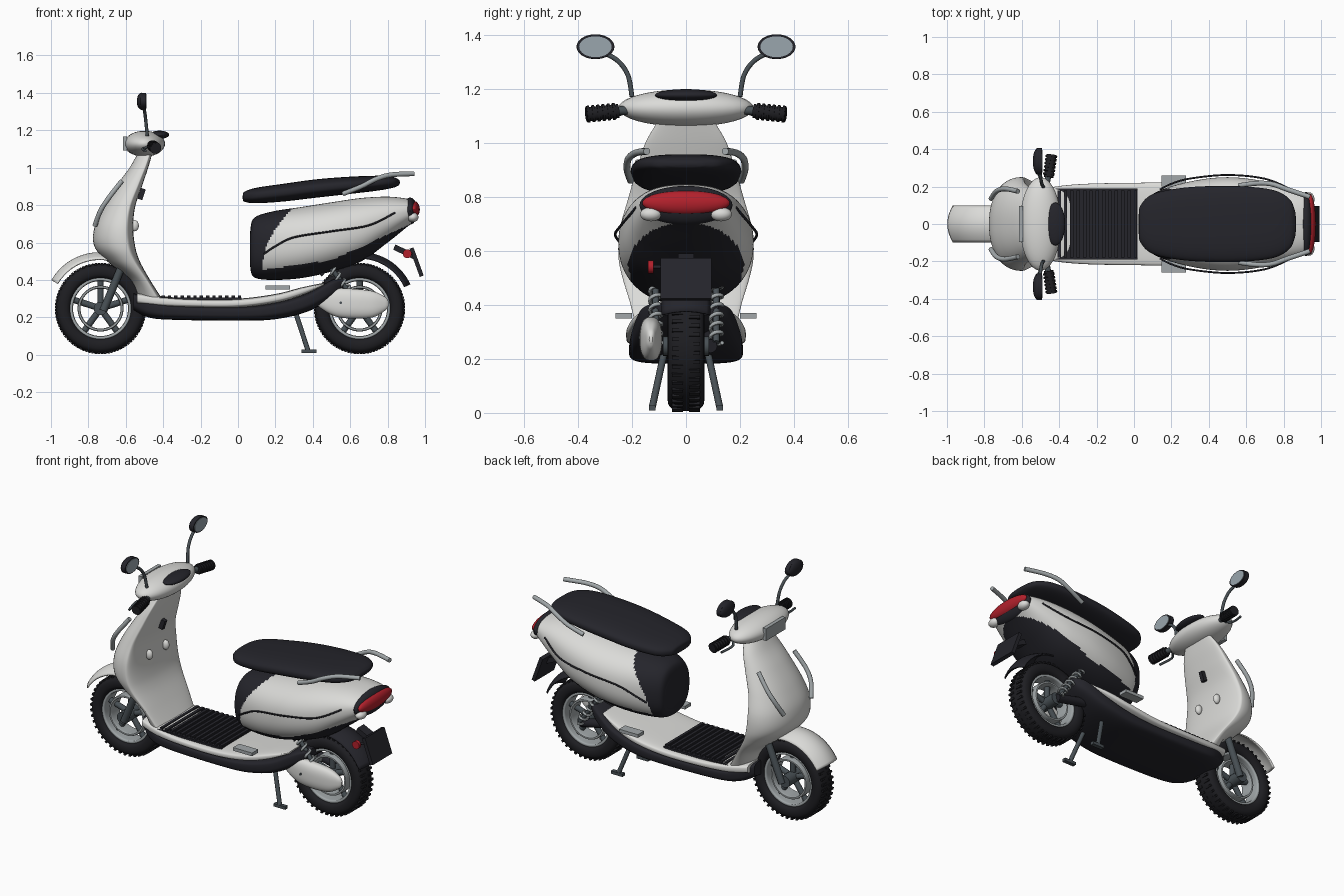
import bpy, bmesh, math
from math import sin, cos, pi, radians
from mathutils import Vector, Matrix

cube = bpy.data.objects.get("Cube")
if cube:
    bpy.data.objects.remove(cube, do_unlink=True)


def material(name, r, g, b):
    m = bpy.data.materials.new(name)
    m.use_nodes = True
    m.diffuse_color = (r, g, b, 1)
    m.node_tree.nodes["Principled BSDF"].inputs["Base Color"].default_value = (r, g, b, 1)
    return m


white = material("white paint", .71, .71, .69)
black = material("black plastic", .018, .018, .024)
rubber = material("dark rubber", .013, .013, .016)
silver = material("silver metal", .36, .39, .40)
steel = material("dark steel", .065, .08, .09)
red = material("red lens", .45, .015, .025)
glass = material("mirror glass", .32, .38, .42)


def finish(name, bm, mats, rule=None):
    bmesh.ops.recalc_face_normals(bm, faces=bm.faces)
    if rule:
        for f in bm.faces:
            f.material_index = rule(f.calc_center_median())
    me = bpy.data.meshes.new(name)
    bm.to_mesh(me)
    bm.free()
    for m in mats if isinstance(mats, list) else [mats]:
        me.materials.append(m)
    ob = bpy.data.objects.new(name, me)
    bpy.context.collection.objects.link(ob)
    bpy.ops.object.select_all(action='DESELECT')
    ob.select_set(True)
    bpy.context.view_layer.objects.active = ob
    bpy.ops.object.shade_smooth_by_angle(angle=radians(45))
    return ob


def grid(name, rows, mats, ring=True, loop=False, rule=None):
    """Skin rows of points; ring closes each row, loop joins last row to first."""
    bm = bmesh.new()
    vs = [[bm.verts.new(p) for p in row] for row in rows]
    n, k = len(vs), len(vs[0])
    for i in range(n if loop else n - 1):
        for j in range(k if ring else k - 1):
            a, b = vs[i], vs[(i + 1) % n]
            bm.faces.new((a[j], a[(j + 1) % k], b[(j + 1) % k], b[j]))
    if ring and not loop:
        bm.faces.new(vs[0])
        bm.faces.new(vs[-1])
    return finish(name, bm, mats, rule)


def smooth(pts, steps):
    """Pass a smooth curve through points that are evenly parameterised."""
    pts = [Vector(p) for p in pts]
    out = []
    for i in range(len(pts) - 1):
        p0, p1, p2, p3 = (pts[max(0, min(len(pts) - 1, i + d))] for d in (-1, 0, 1, 2))
        for s in range(steps):
            t = s / steps
            out.append(p1 + (p2 - p0) * (t / 2) + (p0 * 2 - p1 * 5 + p2 * 4 - p3) * (t * t / 2)
                       + (p1 * 3 - p0 - p2 * 3 + p3) * (t ** 3 / 2))
    return out + [pts[-1]]


def power(v, n):
    return math.copysign(abs(v) ** (2 / n), v)


def loft(name, stations, mats, n=2.5, mid=.5, upright=False, rule=None, steps=8, sides=56):
    """Stations are (position, low, high, half width), along x or, if upright, along z."""
    rows = []
    for t, lo, hi, w in smooth(stations, steps):
        c, row = lo + (hi - lo) * mid, []
        for j in range(sides):
            a = 2 * pi * j / sides
            s = power(sin(a), n)
            d, y = c + s * ((hi - c) if s > 0 else (c - lo)), w * power(cos(a), n)
            row.append((d, y, t) if upright else (t, y, d))
        rows.append(row)
    return grid(name, rows, mats, rule=rule)


def tube(name, pts, r, mat, steps=6, sides=12):
    path = smooth(pts, steps) if len(pts) > 2 else [Vector(p) for p in pts]
    rows = []
    for i, p in enumerate(path):
        d = path[min(i + 1, len(path) - 1)] - path[max(i - 1, 0)]
        q = d.to_track_quat('Z', 'Y')
        rows.append([p + q @ Vector((r * cos(2 * pi * j / sides), r * sin(2 * pi * j / sides), 0))
                     for j in range(sides)])
    return grid(name, rows, mat)


def ball(name, c, size, mats, rule=None):
    bm = bmesh.new()
    bmesh.ops.create_uvsphere(bm, u_segments=32, v_segments=20, radius=1,
                              matrix=Matrix.Translation(c) @ Matrix.Diagonal((*size, 1)))
    return finish(name, bm, mats, rule)


def boxes(name, mats, items):
    """Items are (centre, size, rotation about y)."""
    bm = bmesh.new()
    for c, size, rot in items:
        bmesh.ops.create_cube(bm, size=1, matrix=Matrix.Translation(c) @ Matrix.Rotation(rot, 4, 'Y')
                              @ Matrix.Diagonal((*size, 1)))
    return finish(name, bm, mats)


def hoop(name, cx, r, dr, w, mat, n):
    """Ring about the axle with a rounded cross section."""
    rows = []
    for i in range(64):
        a = 2 * pi * i / 64
        rows.append([(cx + (r + dr * power(cos(b), n)) * cos(a), w * power(sin(b), n),
                      .247 + (r + dr * power(cos(b), n)) * sin(a)) for b in
                     [2 * pi * j / 24 for j in range(24)]])
    return grid(name, rows, mat, loop=True)


def fender(name, cx, r, w, drop, a0, a1, mat):
    rows = []
    for i in range(25):
        a = radians(a0 + (a1 - a0) * i / 24)
        rows.append([(cx + (r - drop * u * u) * cos(a), w * u, .25 + (r - drop * u * u) * sin(a))
                     for u in [j / 6 - 1 for j in range(13)]])
    ob = grid(name, rows, mat, ring=False)
    ob.modifiers.new("thickness", 'SOLIDIFY').thickness = .008


# Wheels
for end, cx in (("front", -.735), ("rear", .65)):
    hoop(end + "_tyre", cx, .198, .042, .068, rubber, 2.7)
    hoop(end + "_rim", cx, .157, .01, .05, silver, 5)
    hoop(end + "_brake_ring", cx, .115, .008, .045, silver, 5)
    tube(end + "_hub", [(cx, -.085, .247), (cx, .085, .247)], .036, steel, sides=20)
    for i in range(5):
        a = 2 * pi * i / 5 + pi / 2
        tube(end + "_spoke", [(cx, 0, .247), (cx + .155 * cos(a), 0, .247 + .155 * sin(a))], .017, steel)
    tread = []
    for i in range(44):
        for s in (-1, 1):
            a = 2 * pi * (i + s / 4) / 44
            tread.append(((cx + .238 * cos(a), s * .032, .247 + .238 * sin(a)), (.012, .04, .013), -a))
    boxes(end + "_tread", rubber, tread)
fender("front_fender", -.74, .298, .1, .035, 150, 75, white)
fender("rear_fender", .65, .3, .09, .03, 25, 140, black)

# Leg shield
loft("leg_shield", [(.29, -.53, -.40, .18), (.4, -.575, -.47, .205), (.5, -.70, -.525, .235),
                    (.58, -.768, -.55, .25), (.68, -.768, -.56, .245), (.79, -.72, -.55, .215),
                    (.91, -.645, -.51, .18), (1.0, -.58, -.48, .15), (1.07, -.54, -.46, .11)],
     white, n=2.2, mid=.8, upright=True)
boxes("keyhole", black, [((-.517, 0, .86), (.03, .025, .06), radians(18))])

# Footboard
loft("belly", [(-.56, .24, .33, .13), (-.48, .2, .3, .18), (-.35, .187, .27, .205), (0, .182, .26, .21),
               (.2, .19, .28, .21), (.37, .23, .33, .2), (.5, .3, .4, .17), (.57, .36, .41, .12)],
     black, n=4, mid=.6)
loft("deck", [(-.54, .27, .33, .17), (-.42, .255, .315, .2), (-.25, .25, .3, .215), (0, .25, .3, .22),
              (.2, .275, .325, .22), (.34, .315, .36, .2), (.46, .37, .385, .16)], white, n=4)
mat_parts = [((-.2, 0, .3), (.44, .38, .012), 0)]
mat_parts += [((-.4 + .034 * i, 0, .309), (.018, .36, .014), 0) for i in range(13)]
boxes("floor_mat", black, mat_parts)


# Rear body, dark at its front panel and underside
def body_rule(c):
    front = c.x < .13 + 1.55 * max(0, c.z - .46) ** 2
    under = c.z < max(.45, .455 + .14 * (c.x - .14), .5 + .46 * (c.x - .49))
    return 1 if front or under else 0


loft("rear_body", [(.065, .47, .66, .11), (.085, .415, .73, .15), (.18, .4, .765, .195),
                   (.34, .41, .79, .235), (.5, .445, .815, .25), (.66, .5, .838, .235),
                   (.8, .6, .845, .2), (.9, .68, .835, .165), (.94, .71, .82, .14)],
     [white, black], n=2.4, rule=body_rule, steps=14, sides=96)
ball("tail_surround", (.92, 0, .768), (.04, .172, .072), black)
ball("tail_light", (.94, 0, .777), (.032, .162, .045), red)

# Seat
loft("seat", [(.025, .835, .85, .05), (.035, .818, .872, .1), (.1, .81, .893, .16), (.25, .82, .915, .192),
              (.42, .84, .938, .203), (.6, .86, .952, .2), (.75, .878, .957, .18), (.83, .893, .95, .135),
              (.858, .905, .937, .08), (.865, .915, .927, .04)], black, n=2.6)

# Handlebar head
ball("handlebar_head", (-.5, 0, 1.128), (.11, .25, .069), white)
ball("instrument_panel", (-.42, 0, 1.176), (.052, .115, .022), black)
boxes("headlight", silver, [((-.605, 0, 1.13), (.022, .19, .075), 0)])

# Paired parts
for side, s in (("right", -1), ("left", 1)):
    tube(side + "_bar", [(-.47, s * .2, 1.12), (-.455, s * .27, 1.118)], .016, steel)
    tube(side + "_grip", [(-.457, s * .25, 1.117), (-.44, s * .37, 1.105)], .026, rubber, sides=20)
    for i in range(6):
        y = .262 + .019 * i
        x, z = -.457 + .14 * (y - .25), 1.117 - .1 * (y - .25)
        tube(side + "_grip_rib", [(x, s * y, z), (x + .001, s * (y + .01), z - .001)], .031, rubber, sides=20)
    tube(side + "_lever", [(-.48, s * .23, 1.11), (-.51, s * .27, 1.1), (-.495, s * .36, 1.09)], .007, steel)
    tube(side + "_mirror_stem", [(-.485, s * .2, 1.17), (-.493, s * .215, 1.25), (-.5, s * .255, 1.305),
                                 (-.51, s * .32, 1.34)], .009, steel)
    ball(side + "_mirror", (-.515, s * .335, 1.355), (.026, .07, .046), black)
    tube(side + "_mirror_rim", [(-.52, s * .335, 1.355), (-.492, s * .335, 1.355)], 1, black, sides=32)
    tube(side + "_mirror_glass", [(-.5, s * .335, 1.355), (-.489, s * .335, 1.355)], 1, glass, sides=32)
    for part, k in (("_mirror_rim", 1), ("_mirror_glass", .86)):
        for v in bpy.data.objects[side + part].data.vertices:
            v.co.y = s * .335 + (v.co.y - s * .335) * .07 * k
            v.co.z = 1.355 + (v.co.z - 1.355) * .045 * k
    tube(side + "_front_indicator", [(-.62, s * .175, .93), (-.69, s * .188, .84), (-.735, s * .175, .77),
                                     (-.765, s * .135, .69)], .013, silver)
    ball(side + "_shield_hook", (-.552, s * .08, .69), (.022, .018, .03), white)
    tube(side + "_fork", [(-.61, s * .088, .5), (-.72, s * .088, .235)], .021, steel)
    tube(side + "_grab_rail", [(.56, s * .205, .86), (.66, s * .218, .9), (.74, s * .213, .94),
                               (.82, s * .185, .962), (.94, s * .145, .968)], .013, silver)
    tube(side + "_body_trim", [(.14, s * .185, .54), (.2, s * .215, .58), (.3, s * .243, .628),
                               (.5, s * .262, .66), (.7, s * .242, .692), (.84, s * .185, .76)], .005, black)
    ball(side + "_rear_indicator", (.935, s * .13, .735), (.03, .04, .026), white)
    boxes(side + "_foot_peg", silver, [((.213, s * .23, .36), (.13, .06, .02), 0)])
    tube(side + "_stand_leg", [(.3, s * .075, .25), (.375, s * .125, .02)], .013, steel)
    boxes(side + "_stand_foot", steel, [((.38, s * .125, .018), (.08, .025, .018), 0)])
    # Spring wound around its damper
    top, low = Vector((.47, s * .112, .5)), Vector((.65, s * .112, .26))
    tube(side + "_damper", [top, low], .013, steel)
    q = (low - top).to_track_quat('Z', 'Y')
    coil = [top.lerp(low, i / 98) + q @ Vector((.022 * cos(pi * i / 7), .022 * sin(pi * i / 7), 0))
            for i in range(99)]
    tube(side + "_spring", coil, .0075, silver, steps=1, sides=8)

# Drive side and swing arm
loft("drive_cover", [(.41, .285, .31, .008), (.44, .25, .34, .025), (.52, .205, .355, .038),
                     (.62, .193, .352, .042), (.72, .2, .34, .035), (.785, .235, .31, .018),
                     (.805, .26, .285, .006)], white).location.y = -.13
for x in (.4, .55, .71):
    tube("cover_bolt", [(x, -.176 if x == .55 else -.165, .278), (x, -.1, .278)], .007, steel)
tube("swing_arm", [(.4, .09, .3), (.65, .09, .247)], .026, black)

# Number plate holder and side reflector
boxes("plate", black, [((.955, 0, .495), (.022, .19, .16), radians(-20)),
                       ((.89, 0, .55), (.12, .06, .03), radians(25))])
tube("side_reflector", [(.905, -.14, .54), (.905, -.12, .54)], .024, red, sides=20)
tube("reflector_arm", [(.905, -.125, .54), (.94, -.07, .54)], .007, black)
